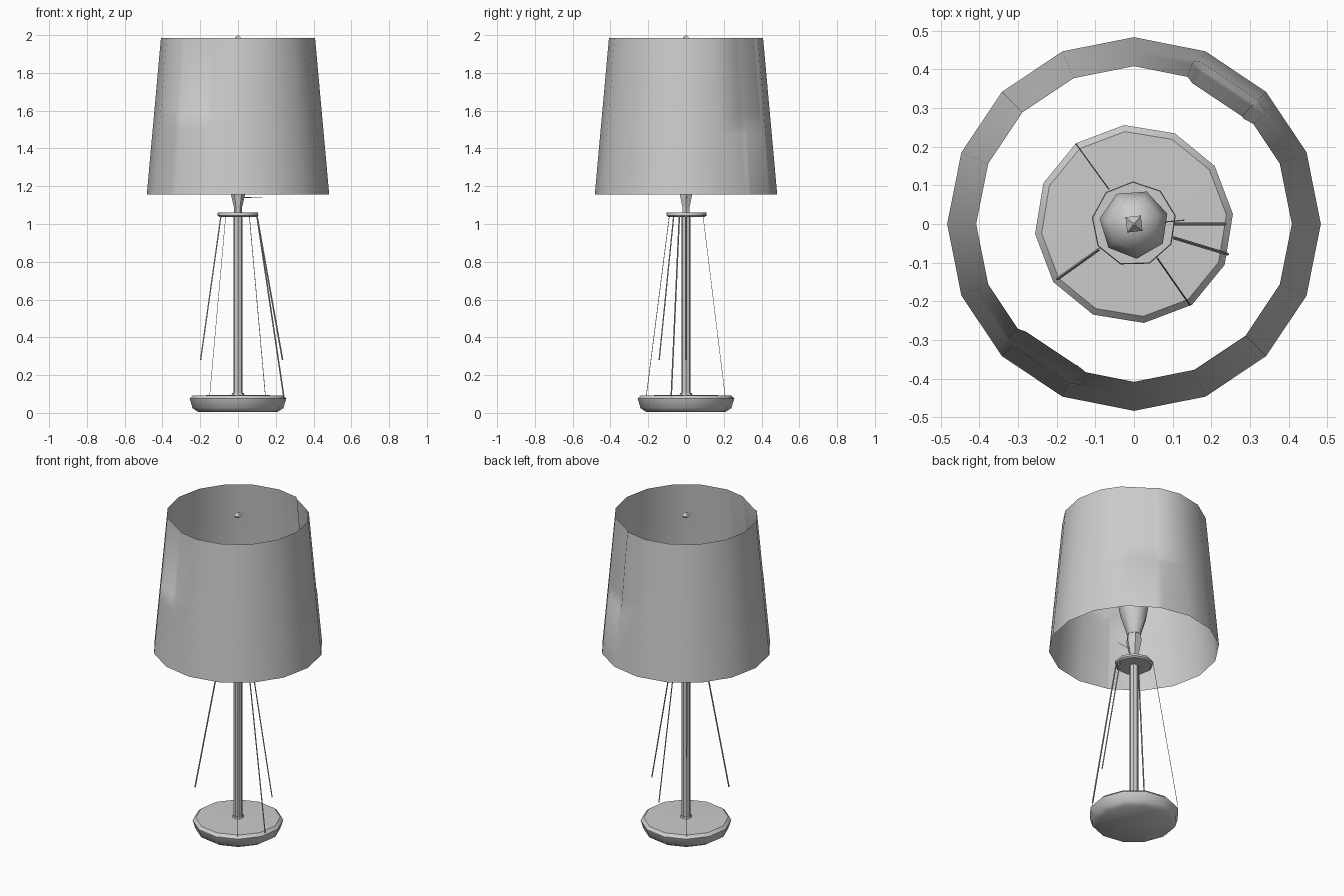
import bpy, bmesh
from math import pi, sin, cos, radians
from mathutils import Vector

cube = bpy.data.objects.get("Cube")
if cube:
    bpy.data.objects.remove(cube)

grey = bpy.data.materials.new("neutral grey")
grey.use_nodes = True
colour = (0.6, 0.6, 0.6, 1)
grey.diffuse_color = colour
grey.node_tree.nodes["Principled BSDF"].inputs["Base Color"].default_value = colour


def finish(name, bm, angle=40):
    """Turn a bmesh into a smooth-shaded object."""
    mesh = bpy.data.meshes.new(name)
    bm.to_mesh(mesh)
    bm.free()
    mesh.materials.append(grey)
    obj = bpy.data.objects.new(name, mesh)
    bpy.context.collection.objects.link(obj)
    bpy.ops.object.select_all(action="DESELECT")
    obj.select_set(True)
    bpy.context.view_layer.objects.active = obj
    bpy.ops.object.shade_smooth_by_angle(angle=radians(angle))
    return obj


def loft(bm, rings, caps=True):
    """Skin a stack of equally long point rings."""
    loops = [[bm.verts.new(p) for p in ring] for ring in rings]
    n = len(loops[0])
    for low, high in zip(loops, loops[1:]):
        for i in range(n):
            j = (i + 1) % n
            bm.faces.new((low[i], low[j], high[j], high[i]))
    if caps:
        bm.faces.new(loops[0][::-1])
        bm.faces.new(loops[-1])


def turned(name, profile, sides, spin=0, angle=40):
    """Lathe a (radius, height) profile."""
    bm = bmesh.new()
    turns = [2 * pi * i / sides + spin for i in range(sides)]
    loft(bm, [[(r * cos(t), r * sin(t), z) for t in turns] for r, z in profile])
    return finish(name, bm, angle)


def rod(name, start, end, radius):
    """Thin four-sided wire between two points."""
    start, end = Vector(start), Vector(end)
    axis = (end - start).normalized()
    u = axis.cross(Vector((0, 0, 1))).normalized() * radius
    v = axis.cross(u)
    bm = bmesh.new()
    loft(bm, [[p + u, p + v, p - u, p - v] for p in (start, end)])
    return finish(name, bm)


# Open tapered shade with two shallow dents under the upper rim
SIDES = 16
DENTS = ((222, 252, 1.58), (40, 70, 1.48))
BOTTOM, TOP = 1.155, 1.985
angles = {360 * i / SIDES for i in range(SIDES)}
for first, last, _ in DENTS:
    angles |= {first, first + 4, last - 4, last}
angles = sorted(angles)


def shade_radius(deg, z):
    f = (z - BOTTOM) / (TOP - BOTTOM)
    r = 0.483 + (0.408 - 0.483) * f
    step = pi / SIDES
    r *= cos(step) / cos(radians(deg) % (2 * step) - step)
    for first, last, floor in DENTS:
        if first < deg < last and z > floor:
            r -= 0.014
    return r


bm = bmesh.new()
levels = (BOTTOM, 1.48, 1.5, 1.58, 1.6, TOP)
loft(bm, [[(shade_radius(a, z) * cos(radians(a)),
            shade_radius(a, z) * sin(radians(a)), z) for a in angles]
          for z in levels], caps=False)
finish("lamp_shade", bm, 60)

# Weighted base and stem
turned("base", [(0.21, 0.004), (0.242, 0.025), (0.257, 0.075),
                (0.24, 0.092), (0.04, 0.096)], 12, 0.1)
turned("stem_collar", [(0.035, 0.09), (0.03, 0.106)], 8)
turned("stem", [(0.025, 0.09), (0.025, 1.045)], 8)
turned("wire_plate", [(0.1, 1.038), (0.11, 1.046), (0.108, 1.06)], 9, 0.2)

# Socket and bulb hidden inside the shade
turned("socket", [(0.022, 1.06), (0.022, 1.09), (0.036, 1.15),
                  (0.046, 1.2), (0.04, 1.24)], 6)
turned("bulb", [(0.04, 1.24), (0.078, 1.36), (0.09, 1.43),
                (0.07, 1.5), (0.02, 1.53)], 7, 0.3, 60)

# Finial at the top of the shade
turned("finial", [(0.012, 1.968), (0.028, 1.98), (0.004, 2.0)], 4, 0.9, 30)

# Bracing wires, some stopping short of the base
wires = [("back_right", (-0.065, 0.09), (-0.15, 0.207, 0.09), 0.0015),
         ("left", (0.1, -0.035), (0.242, -0.078, 0.09), 0.004),
         ("front_left", (0.06, -0.088), (0.145, -0.21, 0.09), 0.002),
         ("front_right", (-0.09, -0.065), (-0.198, -0.142, 0.28), 0.004),
         ("side_left", (0.1, 0), (0.236, 0, 0.28), 0.004)]
for side, (x, y), foot, radius in wires:
    rod("wire_" + side, (x, y, 1.045), foot, radius)

# Pull chain stub
rod("pull_chain", (0.02, 0, 1.14), (0.13, 0.01, 1.141), 0.0015)
